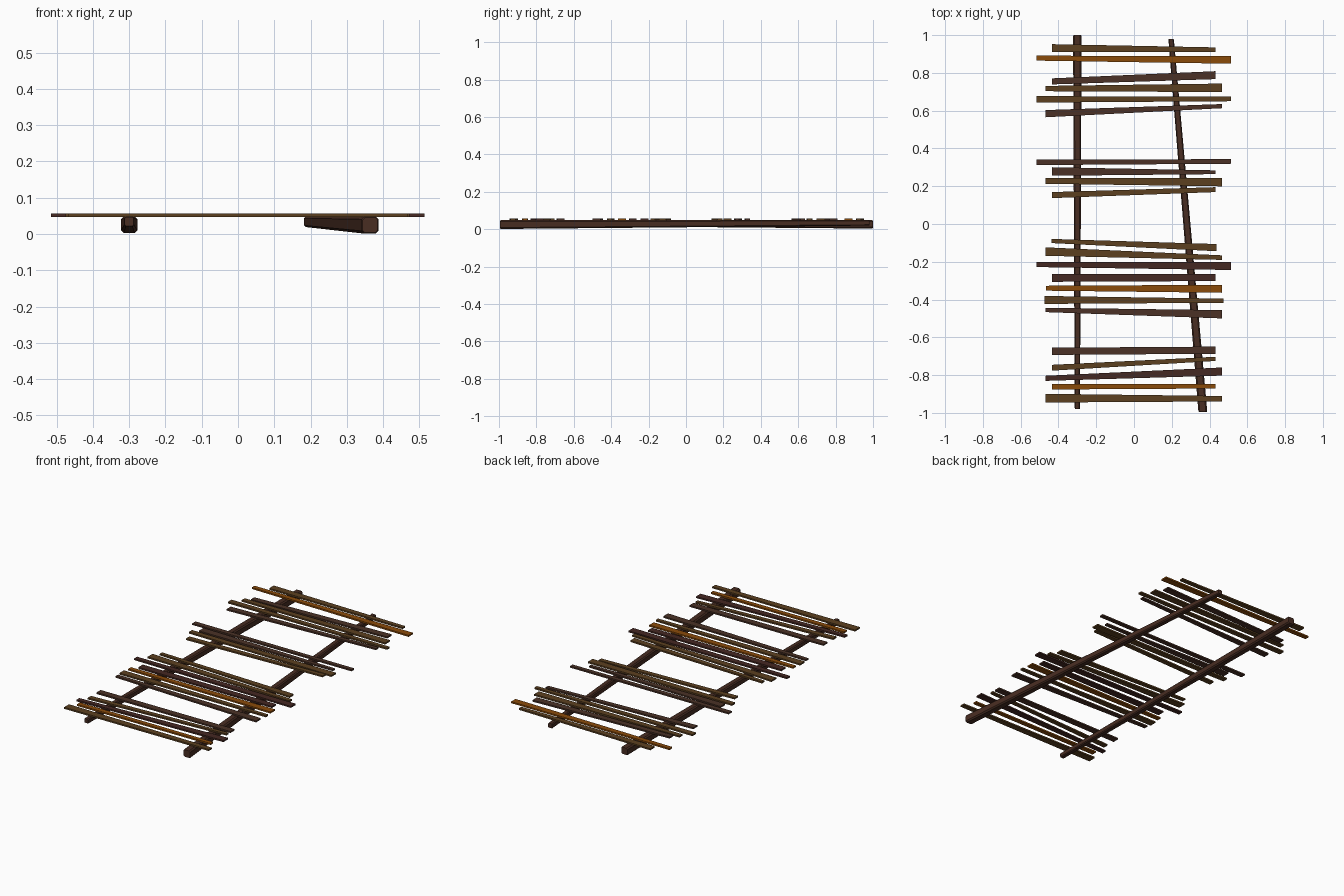
import bpy, bmesh
from mathutils import Vector

if "Cube" in bpy.data.objects:
    bpy.data.objects.remove(bpy.data.objects["Cube"])


def material(name, rgb):
    m = bpy.data.materials.new(name)
    m.diffuse_color = (*rgb, 1)
    m.use_nodes = True
    m.node_tree.nodes["Principled BSDF"].inputs["Base Color"].default_value = m.diffuse_color
    return m


MATS = {
    "b": material("weathered brown", (0.107, 0.051, 0.0145)),
    "o": material("orange brown", (0.254, 0.069, 0.003)),
    "d": material("dark brown", (0.069, 0.031, 0.019)),
    "r": material("dark red brown", (0.060, 0.021, 0.016)),
    "l": material("log brown", (0.065, 0.026, 0.016)),
}


def loft(name, rings, mat):
    """Closed flat-shaded solid through matching rings of points."""
    bm = bmesh.new()
    vs = [[bm.verts.new(p) for p in ring] for ring in rings]
    n = len(vs[0])
    for a, b in zip(vs, vs[1:]):
        for i in range(n):
            bm.faces.new((a[i], a[(i + 1) % n], b[(i + 1) % n], b[i]))
    bm.faces.new(vs[0])
    bm.faces.new(vs[-1])
    bmesh.ops.recalc_face_normals(bm, faces=bm.faces)
    me = bpy.data.meshes.new(name)
    bm.to_mesh(me)
    bm.free()
    me.materials.append(mat)
    ob = bpy.data.objects.new(name, me)
    bpy.context.collection.objects.link(ob)
    return ob


def octagon(x, y, z, h):
    """Square cross-section with cut corners, facing along y."""
    c = h * 0.68
    pts = [(h, -c), (h, c), (c, h), (-c, h), (-h, c), (-h, -c), (-c, -h), (c, -h)]
    return [Vector((x + u, y, z + v)) for u, v in pts]


def rail(name, x0, y0, h0, x1, y1, h1):
    """Tapered chamfered log whose top stays level."""
    top = 0.048
    e = 0.006
    rings = [octagon(x0, y0, top - h0, h0 * 0.88),
             octagon(x0, y0 + e, top - h0, h0),
             octagon(x1, y1 - e, top - h1, h1),
             octagon(x1, y1, top - h1, h1 * 0.88)]
    loft(name, rings, MATS["l"])


# two long supporting rails, thick ends opposite
rail("left_rail", -0.30, -0.98, 0.014, -0.30, 1.00, 0.0225)
rail("right_rail", 0.364, -0.995, 0.0235, 0.197, 0.98, 0.0145)

# slat groups: colour, half length, left y, right y, left width, right width
back = [("b", .433, .931, .923, .042, .024), ("o", .515, .878, .869, .026, .041),
        ("d", .433, .755, .788, .032, .042), ("b", .468, .717, .721, .028, .045),
        ("b", .515, .660, .662, .034, .024), ("d", .468, .584, .624, .038, .022)]
upper = [("d", .515, .327, .331, .030, .024), ("d", .433, .278, .274, .045, .020),
         ("b", .468, .228, .221, .030, .043), ("b", .433, .153, .182, .032, .026)]
lower = [("b", .437, -.090, -.125, .022, .038), ("b", .468, -.146, -.178, .045, .024),
         ("r", .515, -.214, -.222, .028, .043), ("r", .433, -.285, -.283, .042, .038),
         ("o", .466, -.340, -.343, .026, .042), ("b", .474, -.402, -.406, .042, .022),
         ("d", .468, -.455, -.478, .023, .044)]
front = [("d", .433, -.674, -.668, .038, .038), ("b", .433, -.761, -.714, .031, .022),
         ("r", .468, -.817, -.781, .027, .043), ("o", .433, -.861, -.859, .030, .024),
         ("b", .468, -.922, -.925, .046, .029)]


def slat_end(x, y, w):
    return [(x, y - w / 2, .047), (x, y + w / 2, .047),
            (x, y + w / 2, .056), (x, y - w / 2, .056)]


# uneven wedge-shaped slats laid across the rails
for i, (col, hx, yl, yr, wl, wr) in enumerate(back + upper + lower + front):
    loft(f"slat_{i + 1}", [slat_end(-hx - .001, yl, wl), slat_end(hx - .001, yr, wr)], MATS[col])
